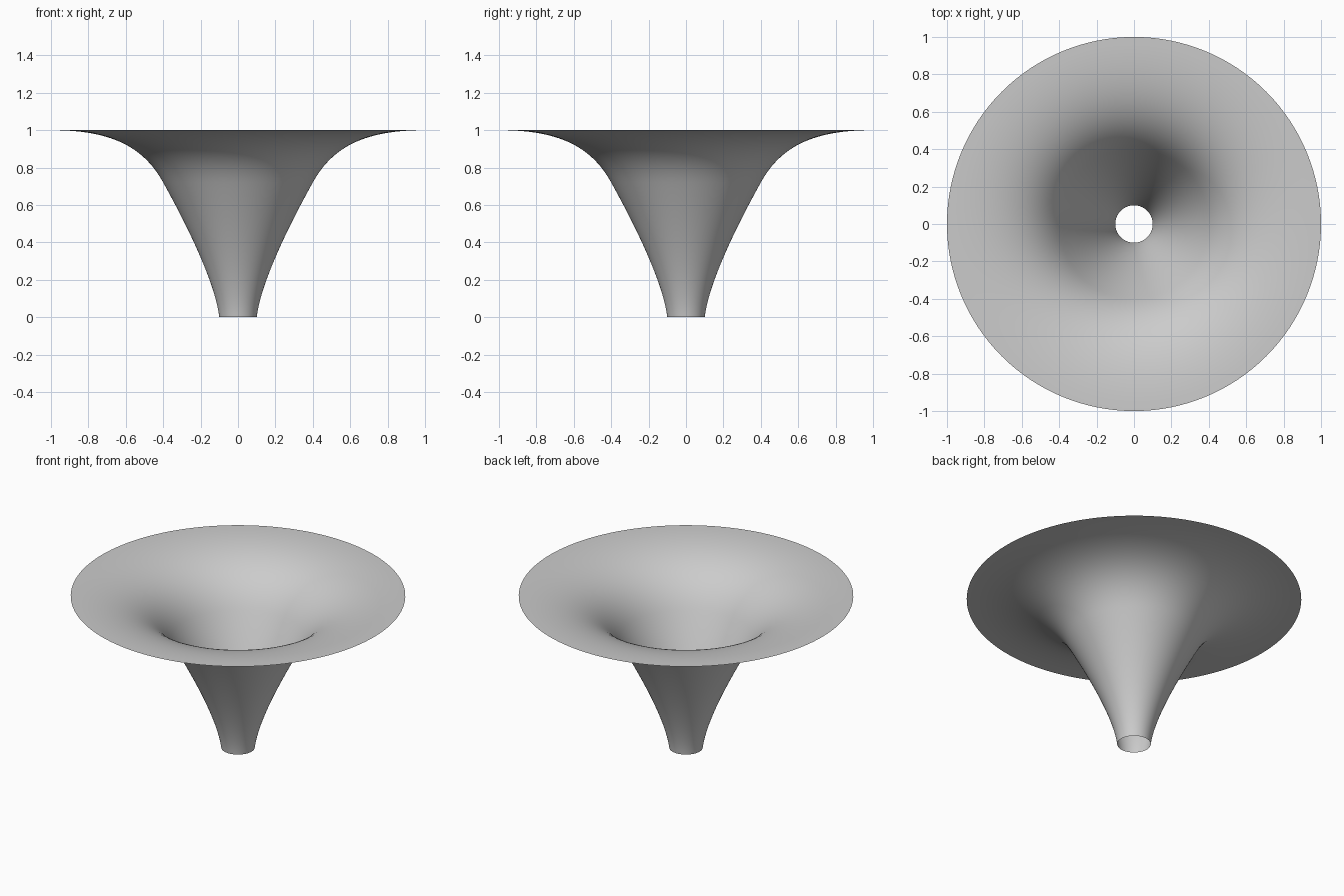
import bpy
import bmesh
import math
from mathutils import Vector
from mathutils.geometry import interpolate_bezier

cube = bpy.data.objects.get("Cube")
if cube:
    bpy.data.objects.remove(cube, do_unlink=True)

SIDES = 128
STEPS = 24

# Single plain grey
grey = bpy.data.materials.new("plain grey")
grey.use_nodes = True
colour = (0.6, 0.6, 0.6, 1)
grey.diffuse_color = colour
grey.node_tree.nodes["Principled BSDF"].inputs["Base Color"].default_value = colour


def curve(*points):
    """Sample one cubic curve given as (radius, height) pairs."""
    return interpolate_bezier(*[Vector((r, 0, z)) for r, z in points], STEPS)


# Profile: narrow open throat, then a flare that ends level at the rim
throat = curve((0.1, 0), (0.12, 0.17), (0.25, 0.45), (0.4, 0.72))
flare = curve((0.4, 0.72), (0.5, 0.9), (0.66, 1), (1, 1))
profile = throat + flare[1:]

# Revolve the profile into a thin open funnel
bm = bmesh.new()
verts = [bm.verts.new(p) for p in profile]
edges = [bm.edges.new(pair) for pair in zip(verts, verts[1:])]
bmesh.ops.spin(bm, geom=verts + edges, cent=(0, 0, 0), axis=(0, 0, 1),
               angle=math.tau, steps=SIDES, use_duplicate=False)
bmesh.ops.remove_doubles(bm, verts=bm.verts[:], dist=0.0001)
bmesh.ops.recalc_face_normals(bm, faces=bm.faces[:])

# Point the faces toward the inside of the bowl, so the rim faces up
if sum(f.normal.z * f.calc_area() for f in bm.faces) < 0:
    bmesh.ops.reverse_faces(bm, faces=bm.faces[:])
for face in bm.faces:
    face.smooth = True

mesh = bpy.data.meshes.new("funnel")
bm.to_mesh(mesh)
bm.free()
mesh.materials.append(grey)
funnel = bpy.data.objects.new("funnel", mesh)
bpy.context.collection.objects.link(funnel)
